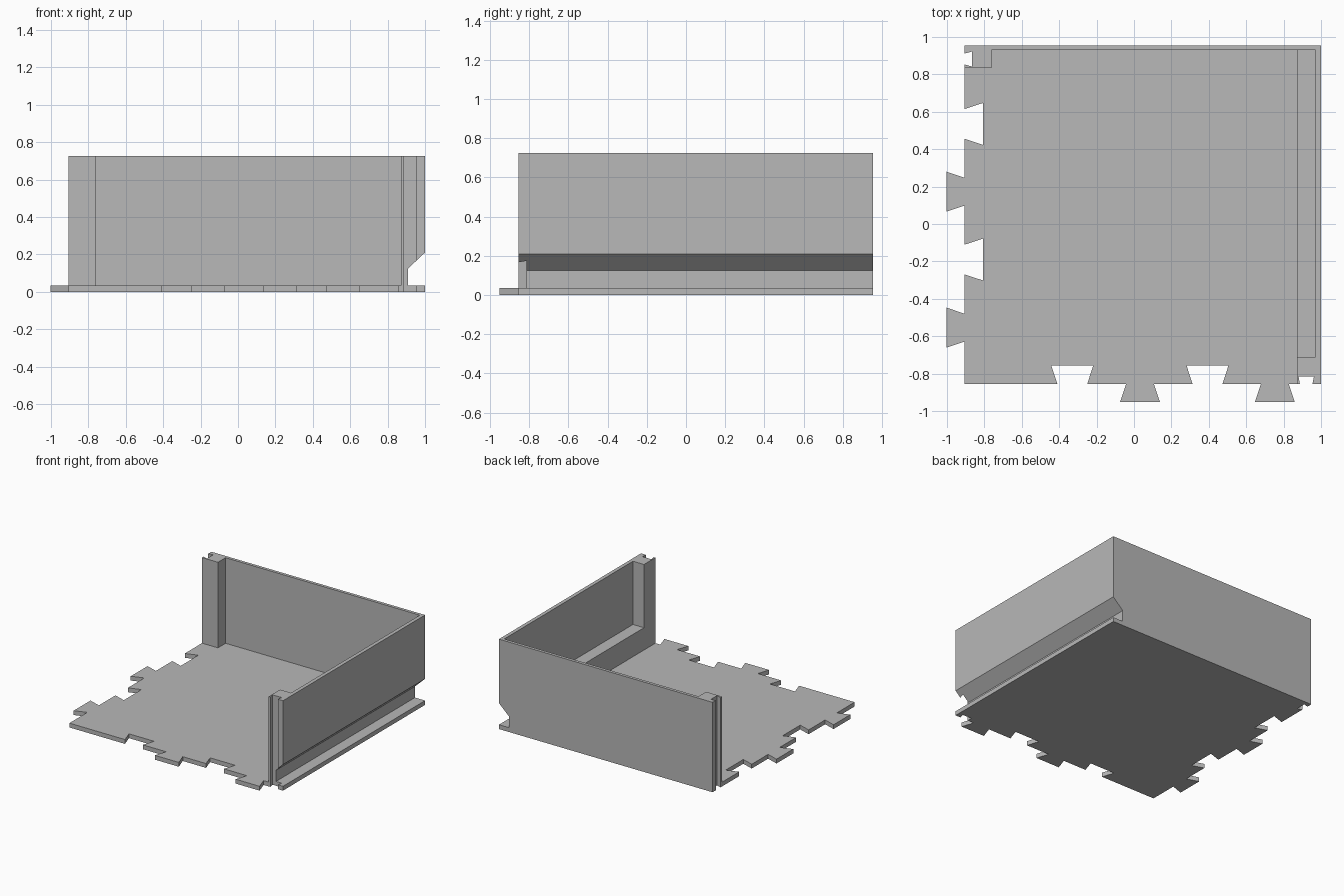
import bpy, bmesh
from mathutils import Vector

if "Cube" in bpy.data.objects:
    bpy.data.objects.remove(bpy.data.objects["Cube"])

grey = bpy.data.materials.new("plain grey")
grey.diffuse_color = (0.48, 0.48, 0.48, 1)
grey.use_nodes = True
grey.node_tree.nodes["Principled BSDF"].inputs["Base Color"].default_value = grey.diffuse_color

FLOOR, TOP = 0.035, 0.725            # floor thickness, wall height
LEFT, RIGHT, FRONT, BACK = -0.905, 1.0, -0.855, 0.955
LEDGE_X, LEDGE_Z = 0.872, 0.215      # inner step that covers the outer channel


def prism(name, points, axis, start, end):
    """Extrude a flat outline along z (points are x, y) or y (points are x, z)."""
    bm = bmesh.new()
    place = (lambda p: (p[0], p[1], start)) if axis == "z" else (lambda p: (p[0], start, p[1]))
    face = bm.faces.new([bm.verts.new(place(p)) for p in points])
    grown = bmesh.ops.extrude_face_region(bm, geom=[face])
    shift = Vector((0, 0, end - start)) if axis == "z" else Vector((0, end - start, 0))
    bmesh.ops.translate(bm, vec=shift,
                        verts=[g for g in grown["geom"] if isinstance(g, bmesh.types.BMVert)])
    bmesh.ops.recalc_face_normals(bm, faces=bm.faces)
    mesh = bpy.data.meshes.new(name)
    bm.to_mesh(mesh)
    bm.free()
    mesh.materials.append(grey)
    obj = bpy.data.objects.new(name, mesh)
    bpy.context.collection.objects.link(obj)
    return obj


def cut(obj, cutter):
    mod = obj.modifiers.new("groove", "BOOLEAN")
    mod.operation, mod.solver, mod.object = "DIFFERENCE", "EXACT", cutter


def dovetails(centers, edge):
    """Dovetail points along an edge; each center comes with +1 for a tab or -1 for a slot."""
    pts = []
    for c, side in centers:
        base, tip = (0.074, 0.107) if side > 0 else (0.08, 0.112)
        depth = edge - side * 0.098
        pts += [(c - base, edge), (c - tip, depth), (c + tip, depth), (c + base, edge)]
    return pts


# Floor plate with interlocking dovetails on the front and left edges
front_edge = dovetails([(-0.33, -1), (0.032, 1), (0.393, -1), (0.753, 1)], FRONT)
left_edge = dovetails([(-0.554, 1), (-0.19, -1), (0.173, 1), (0.535, -1)], LEFT)
outline = [(LEFT, FRONT)] + front_edge + [(RIGHT, FRONT), (RIGHT, BACK), (LEFT, BACK)]
outline += [(x, y) for y, x in reversed(left_edge)]
floor = prism("floor_plate", outline, "z", 0, FLOOR)

# Outer side with the channel along the bottom, shared by wall profiles
channel = [(0.91, FLOOR), (0.91, 0.125), (RIGHT, 0.21), (RIGHT, TOP)]

# Walls
prism("back_wall", [(LEFT, FLOOR)] + channel + [(LEFT, TOP)], "y", 0.93, BACK)
prism("side_wall", channel + [(0.97, TOP), (0.97, LEDGE_Z), (LEDGE_X, LEDGE_Z),
                              (LEDGE_X, FLOOR)], "y", -0.71, 0.93)

# Corner posts at the free wall ends
front_post = prism("front_post", [(LEDGE_X, FLOOR)] + channel + [(LEDGE_X, TOP)],
                   "y", FRONT, -0.71)
left_post = prism("left_post", [(LEFT, 0.833), (-0.762, 0.833), (-0.762, 0.93), (LEFT, 0.93)],
                  "z", FLOOR, TOP)

# Dovetail grooves running down the post ends and through the floor
front_groove = prism("front_groove_cutter", [(0.893, -0.895), (0.88, -0.815), (0.962, -0.815),
                                             (0.947, -0.895)], "z", -0.1, 0.9)
left_groove = prism("left_groove_cutter", [(-0.945, 0.863), (-0.866, 0.842), (-0.866, 0.922),
                                           (-0.945, 0.902)], "z", -0.1, 0.9)
for cutter, post in ((front_groove, front_post), (left_groove, left_post)):
    cut(post, cutter)
    cut(floor, cutter)
    cutter.hide_render = True
    cutter.hide_set(True)
